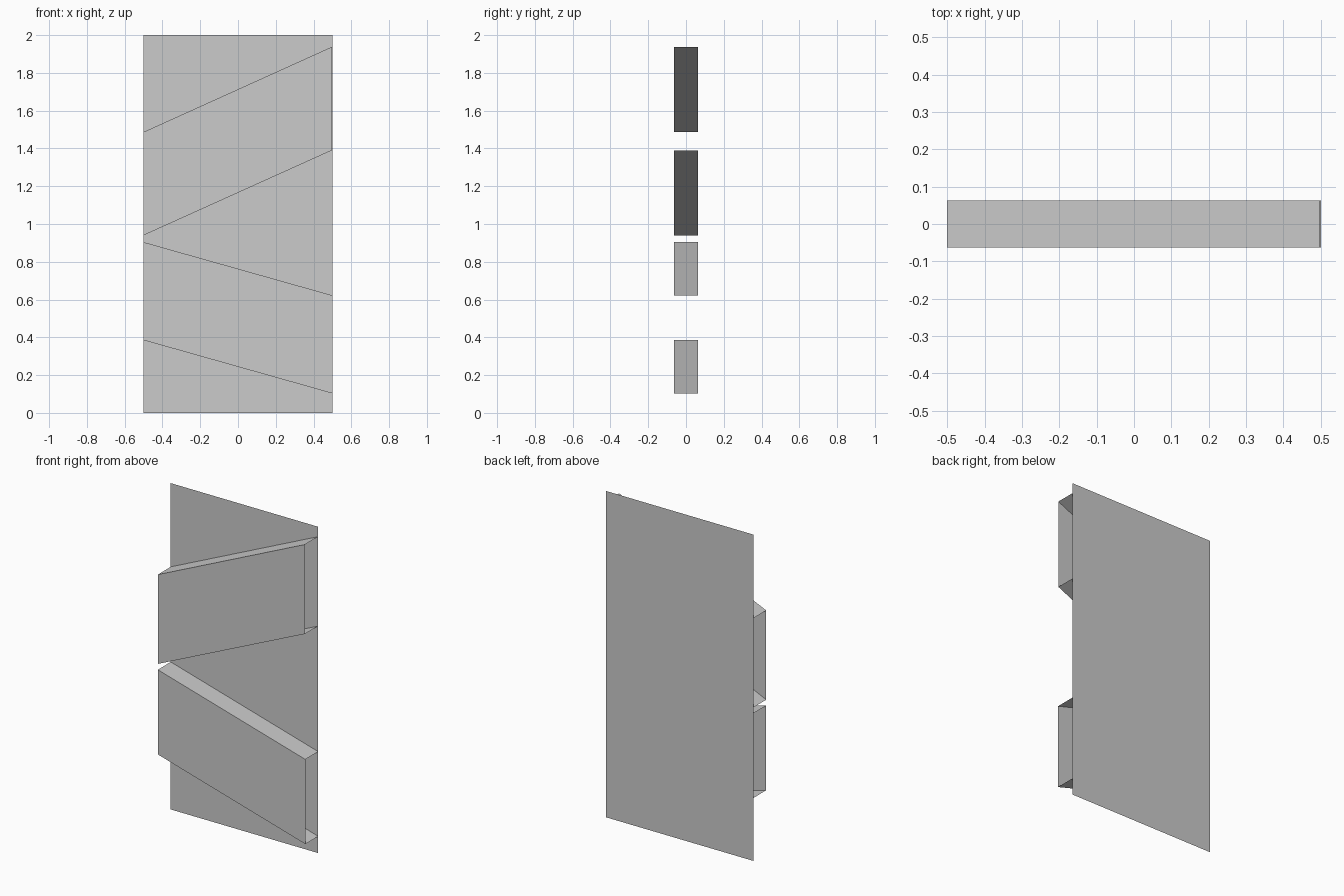
import bpy

if "Cube" in bpy.data.objects:
    bpy.data.objects.remove(bpy.data.objects["Cube"])

Y = 0.0625  # half depth


def make_mesh(name, verts, faces):
    mesh = bpy.data.meshes.new(name)
    mesh.from_pydata(verts, [], faces)
    mesh.update()
    obj = bpy.data.objects.new(name, mesh)
    bpy.context.collection.objects.link(obj)
    return obj


def slanted_band(name, right_x, left_z, right_z):
    """Open-ended channel: top, front and bottom faces; z pairs are (bottom, top)."""
    verts = []
    for x, (low, high) in ((-0.5, left_z), (right_x, right_z)):
        verts += [(x, Y, low), (x, -Y, low), (x, -Y, high), (x, Y, high)]
    faces = [(i, i + 4, i + 5, i + 1) for i in range(3)]
    obj = make_mesh(name, verts, faces)
    obj.data.flip_normals()  # outward facing
    return obj


# Flat back sheet
make_mesh("back_panel",
          [(-0.5, Y, 0), (0.5, Y, 0), (0.5, Y, 2), (-0.5, Y, 2)],
          [(0, 1, 2, 3)])

# Two slanted bands standing out from the sheet
slanted_band("upper_band", 0.497, (0.94, 1.487), (1.39, 1.938))
slanted_band("lower_band", 0.5, (0.385, 0.904), (0.103, 0.622))
